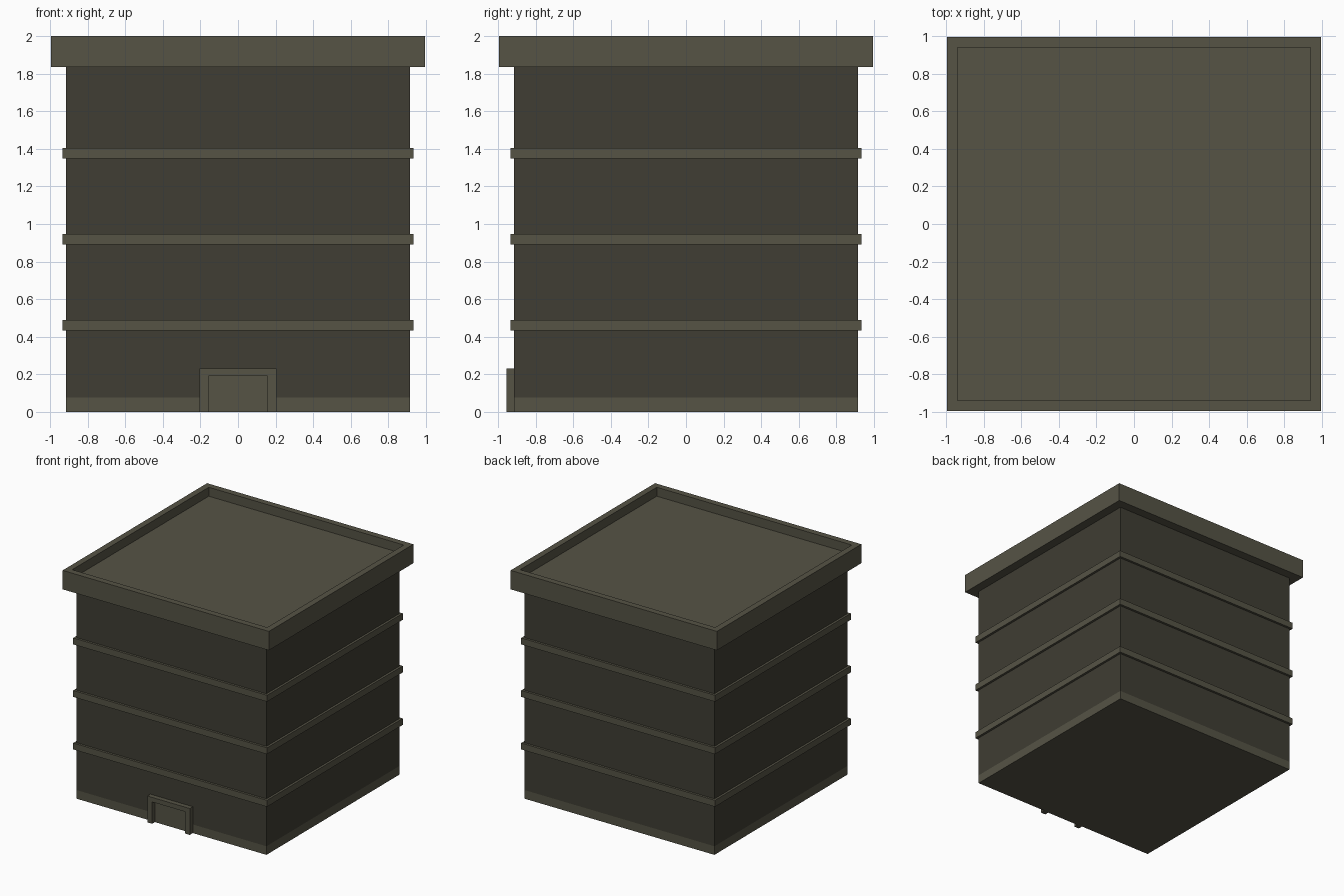
import bpy, bmesh

if "Cube" in bpy.data.objects:
    bpy.data.objects.remove(bpy.data.objects["Cube"])


def material(name, color):
    m = bpy.data.materials.new(name)
    m.diffuse_color = (*color, 1)
    m.use_nodes = True
    m.node_tree.nodes["Principled BSDF"].inputs["Base Color"].default_value = m.diffuse_color
    return m


WALL = material("wall_dark", (0.05, 0.047, 0.033))
TRIM = material("trim_light", (0.092, 0.087, 0.06))


def finish(name, bm, mat):
    bmesh.ops.recalc_face_normals(bm, faces=bm.faces[:])
    mesh = bpy.data.meshes.new(name)
    bm.to_mesh(mesh)
    bm.free()
    mesh.materials.append(mat)
    obj = bpy.data.objects.new(name, mesh)
    bpy.context.collection.objects.link(obj)
    return obj


def prism(name, outline, direction, mat):
    """Extrude a flat closed outline along a direction."""
    bm = bmesh.new()
    face = bm.faces.new([bm.verts.new(p) for p in outline])
    ext = bmesh.ops.extrude_face_region(bm, geom=[face], use_keep_orig=True)
    verts = [v for v in ext["geom"] if isinstance(v, bmesh.types.BMVert)]
    bmesh.ops.translate(bm, verts=verts, vec=direction)
    return finish(name, bm, mat)


def slab(name, half, z0, z1, mat):
    """Square slab centred on the origin."""
    corners = [(-half, -half, z0), (half, -half, z0), (half, half, z0), (-half, half, z0)]
    return prism(name, corners, (0, 0, z1 - z0), mat)


W = 0.915

# Plinth and main walls, flush with each other
slab("plinth", W, 0, 0.075, TRIM)
slab("walls", W, 0.075, 1.835, WALL)

# Floor bands
for i, z in enumerate((0.46, 0.918, 1.376)):
    slab(f"floor_band_{i + 1}", 0.935, z - 0.028, z + 0.028, TRIM)

# Cornice with sunken roof behind a parapet
cornice = slab("cornice_roof", 0.995, 1.835, 2.0, TRIM)
bm = bmesh.new()
bm.from_mesh(cornice.data)
top = max(bm.faces, key=lambda f: f.calc_center_median().z)
bmesh.ops.inset_region(bm, faces=[top], thickness=0.077)
rim = bmesh.ops.extrude_face_region(bm, geom=[top])
bmesh.ops.delete(bm, geom=[top], context='FACES_ONLY') if top.is_valid else None
bmesh.ops.translate(bm, vec=(0, 0, -0.078),
                    verts=[v for v in rim["geom"] if isinstance(v, bmesh.types.BMVert)])
bmesh.ops.recalc_face_normals(bm, faces=bm.faces[:])
bm.to_mesh(cornice.data)
bm.free()

# Door surround (upside-down U) and door panel on the front
u = [(-0.205, 0), (-0.205, 0.23), (0.205, 0.23), (0.205, 0),
     (0.158, 0), (0.158, 0.19), (-0.158, 0.19), (-0.158, 0)]
prism("door_frame", [(x, -W, z) for x, z in u], (0, -0.042, 0), TRIM)
d = [(-0.158, 0), (0.158, 0), (0.158, 0.19), (-0.158, 0.19)]
prism("door", [(x, -W + 0.01, z) for x, z in d], (0, -0.014, 0), TRIM)
